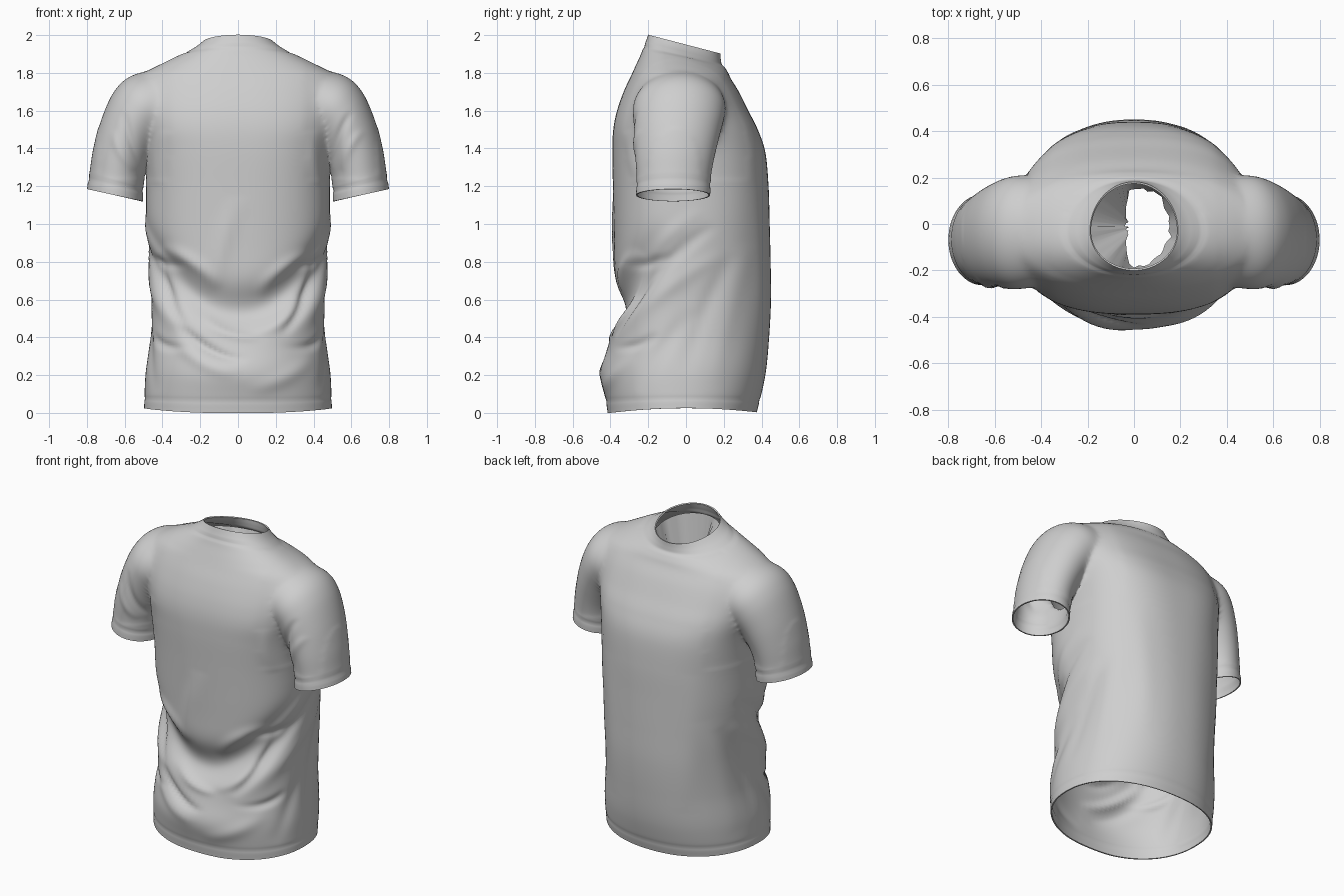
import bpy, bmesh, math, random
from mathutils import Vector

random.seed(4)
if "Cube" in bpy.data.objects:
    bpy.data.objects.remove(bpy.data.objects["Cube"])

cloth = bpy.data.materials.new("light_grey_cloth")
cloth.use_nodes = True
cloth.diffuse_color = (0.62, 0.62, 0.62, 1)
cloth.node_tree.nodes["Principled BSDF"].inputs["Base Color"].default_value = (0.62, 0.62, 0.62, 1)
SIDES = 112


def refine(rows, step, size):
    """Catmull-Rom resampling of section rows; size gives the distance between rows."""
    out = []
    for i in range(len(rows) - 1):
        p0, p1, p2, p3 = (rows[max(0, min(len(rows) - 1, i + k))] for k in (-1, 0, 1, 2))
        count = max(2, int(size(p1, p2) / step))
        for j in range(count):
            t = j / count
            out.append([b + t * (c - a) / 2 + t * t * (a - 2.5 * b + 2 * c - d / 2)
                        + t ** 3 * (1.5 * (b - c) + (d - a) / 2)
                        for a, b, c, d in zip(p0, p1, p2, p3)])
    return out + [list(rows[-1])]


def loft(name, rings, capped=True):
    bm = bmesh.new()
    loops = [[bm.verts.new(p) for p in ring] for ring in rings]
    for a, b in zip(loops, loops[1:]):
        for i in range(len(a)):
            j = (i + 1) % len(a)
            bm.faces.new((a[i], a[j], b[j], b[i]))
    if capped:
        bm.faces.new(loops[0])
        bm.faces.new(loops[-1])
    bmesh.ops.recalc_face_normals(bm, faces=bm.faces)
    mesh = bpy.data.meshes.new(name)
    bm.to_mesh(mesh)
    bm.free()
    mesh.materials.append(cloth)
    ob = bpy.data.objects.new(name, mesh)
    bpy.context.collection.objects.link(ob)
    return ob


def signed_pow(v, e):
    return math.copysign(abs(v) ** e, v)


def torso_ring(z, tilt, hw, front, back, n):
    ring = []
    for i in range(SIDES):
        a = math.tau * i / SIDES
        c, s = signed_pow(math.cos(a), 2 / n), signed_pow(math.sin(a), 2 / n)
        y = -0.03 + s * (back + 0.03 if s > 0 else -0.03 - front)
        ring.append((hw * c, y, z - tilt * y))
    return ring


def sleeve_ring(side, ox, oz, ix, iz, yc, ry):
    ring = []
    for i in range(64):
        a = math.tau * i / 64
        c = math.cos(a)
        ring.append((side * ((ox + ix) / 2 + c * (ox - ix) / 2),
                     yc + ry * math.sin(a), (oz + iz) / 2 + c * (oz - iz) / 2))
    return ring


# Torso sections: height, tilt, half width, front, back, squareness
torso_rows = [
    (0.0, 0, 0.497, -0.415, 0.375, 2.2), (0.2, 0, 0.49, -0.43, 0.42, 2.2),
    (0.4, 0, 0.465, -0.405, 0.44, 2.25), (0.6, 0, 0.458, -0.385, 0.45, 2.3),
    (0.8, 0, 0.472, -0.38, 0.448, 2.3), (1.0, 0, 0.485, -0.383, 0.443, 2.35),
    (1.2, 0, 0.487, -0.387, 0.437, 2.45), (1.38, 0, 0.495, -0.39, 0.42, 2.6),
    (1.5, 0, 0.515, -0.385, 0.38, 2.7), (1.6, 0, 0.535, -0.365, 0.33, 2.6),
    (1.7, 0, 0.55, -0.33, 0.28, 2.4), (1.775, 0.04, 0.53, -0.29, 0.24, 2.3),
    (1.82, 0.08, 0.455, -0.265, 0.222, 2.2), (1.86, 0.15, 0.365, -0.24, 0.205, 2.1),
    (1.895, 0.22, 0.28, -0.222, 0.19, 2), (1.92, 0.25, 0.23, -0.21, 0.184, 2),
    (1.95, 0.26, 0.19, -0.2, 0.182, 2)]
# Sleeve sections: outer x z, inner x z, centre y, half depth
sleeve_rows = [
    (0.42, 1.825, 0.34, 1.46, -0.03, 0.23), (0.57, 1.785, 0.39, 1.45, -0.035, 0.247),
    (0.66, 1.7, 0.415, 1.42, -0.04, 0.243), (0.727, 1.55, 0.445, 1.37, -0.05, 0.228),
    (0.766, 1.4, 0.485, 1.28, -0.06, 0.21), (0.785, 1.28, 0.5, 1.2, -0.065, 0.198),
    (0.8, 1.185, 0.503, 1.12, -0.068, 0.196)]

shirt = loft("shirt", [torso_ring(*r) for r in
                       refine(torso_rows, 0.013, lambda a, b: abs(a[0] - b[0]) + abs(a[2] - b[2]) / 2)])
bpy.context.view_layer.objects.active = shirt
shirt.select_set(True)
for side in (-1, 1):
    sleeve = loft("sleeve", [sleeve_ring(side, *r) for r in
                             refine(sleeve_rows, 0.014, lambda a, b: abs(a[0] - b[0]) + abs(a[1] - b[1]))])
    join = shirt.modifiers.new("join_sleeve", "BOOLEAN")
    join.operation, join.solver, join.object = "UNION", "EXACT", sleeve
    bpy.ops.object.modifier_apply(modifier=join.name)
    bpy.data.objects.remove(sleeve)

# Creases as start, end, sag, width, height; across is x on the front, y on the sides
front_folds = [
    ((-0.32, 0.48), (0.04, 0.27), -0.04, 0.022, -0.022), ((-0.36, 0.42), (0.0, 0.2), -0.04, 0.035, 0.014),
    ((0.46, 0.84), (0.22, 0.4), 0.03, 0.022, -0.024), ((-0.45, 0.84), (-0.28, 0.46), -0.03, 0.022, -0.024),
    ((0.4, 0.85), (0.1, 0.62), -0.03, 0.035, 0.016), ((-0.42, 0.88), (-0.1, 0.66), 0.03, 0.035, 0.016),
    ((-0.12, 0.65), (0.0, 1.15), 0.02, 0.04, 0.012), ((0.1, 0.42), (0.35, 0.62), -0.03, 0.03, 0.014),
    ((-0.2, 0.52), (0.12, 0.4), -0.04, 0.025, 0.014), ((0.05, 0.12), (0.4, 0.3), -0.03, 0.04, 0.01)]
for sign in (-1, 1):
    front_folds += [((sign * 0.5, 1.3), (sign * 0.6, 1.6), 0.02, 0.02, -0.012),
                    ((sign * 0.55, 1.28), (sign * 0.66, 1.5), 0.02, 0.022, 0.008),
                    ((sign * 0.43, 1.2), (sign * 0.4, 1.5), 0.02, 0.03, 0.008)]
side_folds = [
    ((-0.36, 0.5), (0.15, 1.0), 0.03, 0.03, -0.018), ((-0.36, 0.62), (0.08, 1.08), 0.03, 0.035, 0.01),
    ((-0.34, 0.78), (-0.08, 0.84), -0.02, 0.025, -0.012), ((-0.4, 0.36), (0.2, 0.85), 0.04, 0.04, 0.01),
    ((-0.38, 0.34), (-0.15, 0.42), -0.02, 0.022, -0.014), ((0.0, 0.2), (0.25, 0.85), 0.03, 0.04, -0.01),
    ((0.15, 0.15), (0.33, 0.9), 0.02, 0.05, 0.006), ((-0.25, 0.1), (0.05, 0.55), 0.03, 0.04, -0.01)]
back_folds = [((sign * 0.25, 0.3), (sign * 0.3, 1.2), 0.02, 0.06, 0.006) for sign in (-1, 1)]


def crease(u, z, folds):
    total = 0
    for (u0, z0), (u1, z1), sag, width, height in folds:
        du, dz = u1 - u0, z1 - z0
        length = math.hypot(du, dz)
        t = 2 * ((u - u0) * du + (z - z0) * dz) / length ** 2 - 1
        if abs(t) < 1:
            fade = 1 - t * t
            d = (du * (z - z0) - dz * (u - u0)) / length - sag * fade
            total += height * fade * math.exp(-(d / width) ** 2)
    return total


def gauss(d, w):
    return math.exp(-(d / w) ** 2)


# Open the neck, hem and cuffs, soften the joins, then press in the drape and seams
bm = bmesh.new()
bm.from_mesh(shirt.data)
bmesh.ops.delete(bm, geom=[f for f in bm.faces if len(f.verts) > 40], context="FACES")
bmesh.ops.remove_doubles(bm, verts=bm.verts, dist=0.003)
armhole = [v for v in bm.verts if not v.is_boundary and 0.36 < abs(v.co.x) < 0.74 and v.co.z > 1.24]
for _ in range(12):
    bmesh.ops.smooth_vert(bm, verts=armhole, factor=0.5,
                          use_axis_x=True, use_axis_y=True, use_axis_z=True)
bm.normal_update()
moves = []
for v in bm.verts:
    x, y, z = v.co
    n = v.normal.copy()
    facing = max(0, -n.y)
    push = crease(x, z, front_folds) * min(1, facing * 1.6)
    push += crease(x, z, back_folds) * max(0, n.y)
    if z < 1.1:
        push += crease(y, z, side_folds) * min(1, abs(n.x) * 1.4)
        d = z - 0.54 - 1.4 * x * x
        push -= 0.072 * facing * gauss(d, 0.115 if d > 0 else 0.1)
        push += 0.025 * facing * gauss(z - 0.21, 0.1) * gauss(x, 0.3)
        push -= 0.003 * gauss(z - 0.065, 0.012)
    cuff = z - 1.12 - 0.22 * (abs(x) - 0.5)
    if abs(x) > 0.498 and 1.1 < z < 1.32:
        push -= 0.005 * gauss(cuff - 0.055, 0.01)
    if math.hypot(x, y) < 0.3 and z > 1.75:
        push -= 0.004 * gauss(z + 0.22 * y - 1.89, 0.01)
    lift = 0.025 * max(0, 1 - (y / 0.4) ** 2) * max(0, 1 - z / 0.12)
    moves.append(n * push + Vector((0, 0, lift)))
for v, move in zip(bm.verts, moves):
    v.co += move
bm.to_mesh(shirt.data)
bm.free()
thick = shirt.modifiers.new("cloth_thickness", "SOLIDIFY")
thick.thickness, thick.offset = 0.008, -1
bpy.ops.object.modifier_apply(modifier=thick.name)
bpy.ops.object.shade_smooth_by_angle(angle=math.radians(60))

# Ragged lining just inside the neck, deeper on one side
outer, inner = [], []
for i in range(48):
    a = math.tau * i / 48
    c, s = math.cos(a), math.sin(a)
    reach = min(0.16, 0.03 / -c if c < 0 else 1) + random.uniform(-0.012, 0.012)
    outer.append((0.205 * c, -0.01 + 0.195 * s, 1.885 - 0.05 * s))
    inner.append((reach * c, -0.01 + reach * s * 1.05, 1.7 - 0.04 * s))
lining = loft("neck_lining", [outer, inner], capped=False)
lining.data.shade_smooth()
